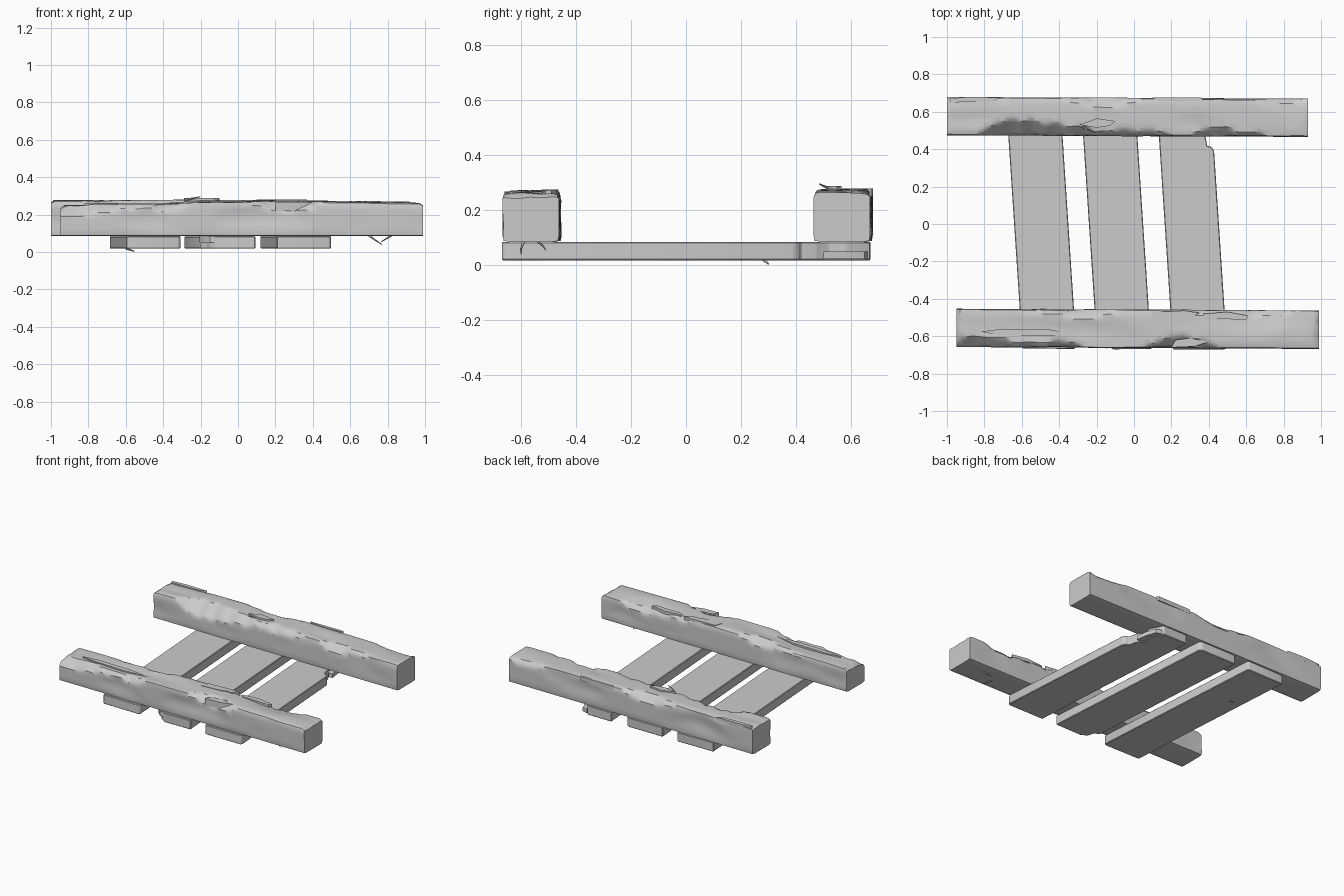
import bpy, bmesh, math
from mathutils import Vector, noise

if "Cube" in bpy.data.objects:
    bpy.data.objects.remove(bpy.data.objects["Cube"])


def finish(name, bm, angle=35):
    bmesh.ops.recalc_face_normals(bm, faces=bm.faces)
    me = bpy.data.meshes.new(name)
    bm.to_mesh(me)
    bm.free()
    for p in me.polygons:
        p.use_smooth = True
    me.set_sharp_from_angle(angle=math.radians(angle))
    ob = bpy.data.objects.new(name, me)
    bpy.context.collection.objects.link(ob)
    return ob


def interp(pts, x):
    for (xa, a), (xb, b) in zip(pts, pts[1:]):
        if x <= xb:
            t = max(0, (x - xa) / (xb - xa))
            return a + (b - a) * t
    return pts[-1][1]


def nz(x, y, seed):
    return noise.noise(Vector((x, y, seed)))


# Weathered beam: square section lofted along x with eroded top corners
def beam(name, x0, x1, yc0, yc1, top, end_wear, wear_neg, wear_pos, seed):
    hw, z0, n, stations = 0.103, 0.085, 8, 96
    sq = ([(-1 + 2 * i / n, 0) for i in range(n)] + [(1, i / n) for i in range(n)]
          + [(1 - 2 * i / n, 1) for i in range(n)] + [(-1, 1 - i / n) for i in range(n)])
    bm = bmesh.new()
    rings = []
    for k in range(stations + 1):
        t = k / stations
        x = x0 + (x1 - x0) * t
        yc = yc0 + (yc1 - yc0) * t
        z1 = interp(top, x)
        ring = []
        for a, b in sq:
            y, z, px = a * hw, z0 + (z1 - z0) * b, x
            # shallow dents on the top and the upper sides
            if b == 1:
                z -= 0.018 * max(0, nz(x * 3, y * 9, seed))
            if abs(a) == 1:
                y -= a * 0.014 * max(0, nz(x * 3.5, z * 8, seed + a * 5)) * min(1, b * 2)
            # uneven chamfer along each long edge
            s = 1 if y > 0 else -1
            w = wear_pos if s > 0 else wear_neg
            c = 0.012 + w * max(0, nz(x * 3.2, s * 4, seed + 9) + 0.25 * nz(x * 13, s, seed) + 0.12)
            d = (hw - abs(y)) + (z1 - z)
            if d < c:
                y -= s * (c - d) / 2
                z -= (c - d) / 2
            d = (hw - abs(y)) + (z - z0)
            if d < 0.008:
                y -= s * (0.008 - d) / 2
                z += (0.008 - d) / 2
            # worn upper edge at both ends
            for dist, ew in ((x - x0, end_wear[0]), (x1 - x, end_wear[1])):
                ew *= 1 + 0.6 * nz(y * 14, dist * 9, seed + 3)
                if dist + (z1 - z) < ew:
                    z -= (ew - dist - (z1 - z)) * 0.7
            ring.append(bm.verts.new((px, yc + y, z)))
        rings.append(ring)
    m = len(sq)
    for r, q in zip(rings, rings[1:]):
        for i in range(m):
            bm.faces.new((r[i], r[(i + 1) % m], q[(i + 1) % m], q[i]))
    bm.faces.new(rings[0])
    bm.faces.new(rings[-1])
    return finish(name, bm, 32)


beam("front_beam", -0.95, 0.99, -0.555, -0.565,
     [(-0.95, 0.255), (-0.45, 0.258), (-0.2, 0.275), (0.3, 0.272), (0.6, 0.268), (0.99, 0.264)],
     (0.035, 0.025), 0.09, 0.07, 2.3)
beam("back_beam", -1.0, 0.93, 0.577, 0.567,
     [(-1, 0.275), (-0.3, 0.28), (0.2, 0.277), (0.93, 0.27)],
     (0.015, 0.008), 0.11, 0.04, 7.7)


# Flat piece: outline in x, y extruded between two heights
def plank(name, outline, z0, z1, bevel):
    bm = bmesh.new()
    f = bm.faces.new([bm.verts.new((x, y, z0)) for x, y in outline])
    ext = bmesh.ops.extrude_face_region(bm, geom=[f])
    for v in ext["geom"]:
        if isinstance(v, bmesh.types.BMVert):
            v.co.z = z1
    if bevel:
        bmesh.ops.bevel(bm, geom=bm.edges[:], offset=bevel, segments=1, affect='EDGES')
    return finish(name, bm, 30)


# Slats: slightly skewed boards, offsets u across the board from its left edge
def slat(name, x_mid, shape):
    plank(name, [(x_mid + u - 0.066 * y, y) for u, y in shape], 0.018, 0.085, 0.004)


W = 0.145
slat("left_slat", -0.496,
     [(-W, -0.665), (W - 0.012, -0.668), (W, -0.655), (W, 0.66), (W - 0.01, 0.672), (-W, 0.668)])
slat("middle_slat", -0.096,
     [(-W, -0.58), (-W + 0.035, -0.60), (-W + 0.045, -0.645), (-W + 0.085, -0.67),
      (W, -0.668), (W, 0.655), (W - 0.02, 0.67), (-W, 0.67)])
slat("right_slat", 0.309,
     [(-W, -0.67), (W - 0.01, -0.67), (W, -0.655), (W, 0.39), (W - 0.012, 0.412),
      (W - 0.035, 0.418), (W - 0.042, 0.475), (W - 0.075, 0.52), (W - 0.06, 0.58),
      (W - 0.1, 0.67), (-W, 0.67)])
# Broken lower layer left under the chipped ends
plank("middle_slat_chip", [(-0.205, -0.57), (-0.185, -0.63), (-0.15, -0.665), (-0.10, -0.66),
                           (-0.10, -0.57)], 0.05, 0.085, 0)
plank("right_slat_chip", [(0.33, 0.5), (0.395, 0.5), (0.385, 0.58), (0.36, 0.65), (0.32, 0.66)],
      0.022, 0.05, 0)

# Lifted wood flakes on the beam tops
flakes = [
    ([(0.08, -0.525), (0.22, -0.515), (0.27, -0.50), (0.3, -0.505), (0.35, -0.475),
      (0.27, -0.463), (0.1, -0.472)], 0.25, 0.276),
    ([(0.37, -0.48), (0.39, -0.505), (0.6, -0.512), (0.61, -0.49), (0.5, -0.47)], 0.25, 0.272),
    ([(-0.82, -0.575), (-0.73, -0.592), (-0.5, -0.6), (-0.3, -0.59), (-0.45, -0.565),
      (-0.7, -0.56)], 0.24, 0.261),
    ([(0.2, -0.66), (0.32, -0.655), (0.4, -0.63), (0.3, -0.61), (0.22, -0.62)], 0.22, 0.268),
    ([(-0.29, 0.53), (-0.2, 0.515), (-0.13, 0.525), (-0.1, 0.55), (-0.2, 0.565)], 0.26, 0.289),
    ([(0.1, 0.675), (0.36, 0.677), (0.37, 0.66), (0.25, 0.655), (0.12, 0.66)], 0.25, 0.28),
    ([(-0.99, 0.67), (-0.88, 0.68), (-0.72, 0.676), (-0.75, 0.655), (-0.98, 0.65)], 0.25, 0.279),
]
for i, (pts, lo, hi) in enumerate(flakes):
    plank(f"wood_flake_{i + 1}", pts, lo, hi, 0)


# Splinters: thin tapering slivers
def splinter(name, pts, radius):
    cu = bpy.data.curves.new(name, 'CURVE')
    cu.dimensions = '3D'
    cu.bevel_depth = radius
    cu.bevel_resolution = 0
    cu.use_fill_caps = True
    sp = cu.splines.new('POLY')
    sp.points.add(len(pts) - 1)
    for i, p in enumerate(pts):
        sp.points[i].co = (*p, 1)
        sp.points[i].radius = 1 - 0.7 * i / (len(pts) - 1)
    bpy.context.collection.objects.link(bpy.data.objects.new(name, cu))


splinter("under_splinter_a", [(0.70, -0.59, 0.088), (0.74, -0.60, 0.06), (0.77, -0.60, 0.04)], 0.006)
splinter("under_splinter_b", [(0.82, -0.54, 0.088), (0.79, -0.52, 0.07), (0.765, -0.51, 0.055)], 0.006)
splinter("slat_splinter", [(-0.60, 0.28, 0.022), (-0.575, 0.295, 0.01), (-0.55, 0.30, 0.004)], 0.007)
splinter("top_splinter", [(-0.29, 0.53, 0.275), (-0.25, 0.505, 0.286), (-0.2, 0.485, 0.296)], 0.007)
